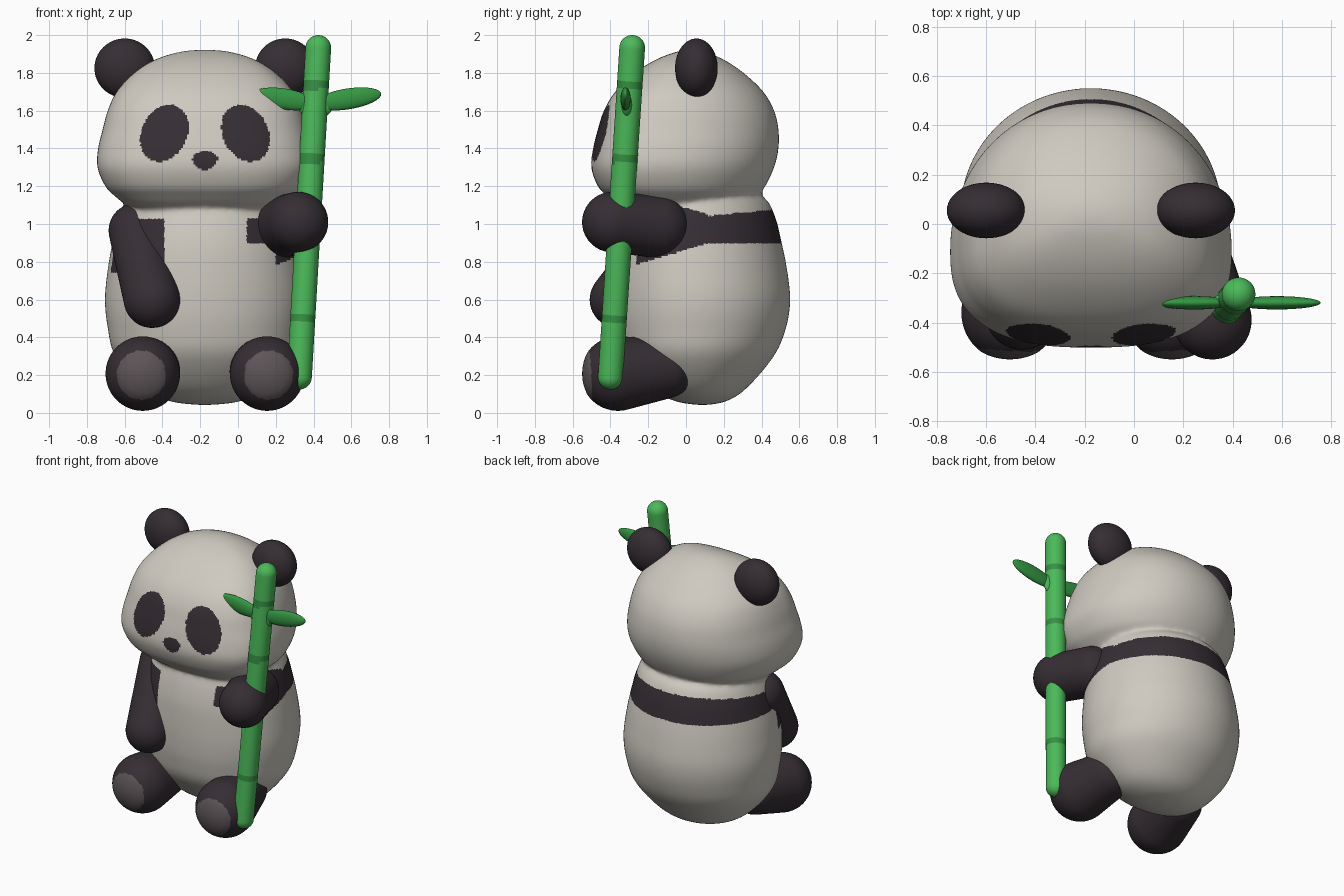
import bpy, bmesh, math
from mathutils import Vector, Matrix

if "Cube" in bpy.data.objects:
    bpy.data.objects.remove(bpy.data.objects["Cube"], do_unlink=True)

MID = -0.175  # the animal's own centre line


def material(name, rgb):
    m = bpy.data.materials.new(name)
    m.use_nodes = True
    m.diffuse_color = (*rgb, 1)
    m.node_tree.nodes["Principled BSDF"].inputs["Base Color"].default_value = (*rgb, 1)
    return m


white = material("cream_fur", (0.62, 0.59, 0.53))
dark = material("dark_fur", (0.036, 0.027, 0.034))
pad = material("foot_pad_grey", (0.11, 0.09, 0.095))
green = material("stalk_green", (0.07, 0.49, 0.1))
node_green = material("joint_green", (0.035, 0.28, 0.055))
leaf_green = material("leaf_green", (0.035, 0.31, 0.055))


def paint(me, rule):
    for p in me.polygons:
        p.use_smooth = True
        if rule:
            p.material_index = rule(p.center)


def finish(name, bm, mats, rule=None):
    """Turn a bmesh into a smooth object; rule maps a face centre to a material slot."""
    me = bpy.data.meshes.new(name)
    bm.to_mesh(me)
    bm.free()
    ob = bpy.data.objects.new(name, me)
    bpy.context.collection.objects.link(ob)
    for m in mats:
        me.materials.append(m)
    paint(me, rule)
    return ob


def ellipsoid(bm, centre, radii, turn=Matrix()):
    mat = Matrix.Translation(centre) @ turn @ Matrix.Diagonal((*radii, 1))
    bmesh.ops.create_uvsphere(bm, u_segments=48, v_segments=32, radius=1, matrix=mat)


def skin(bm, loops):
    """Join successive vertex loops with quads."""
    for l0, l1 in zip(loops, loops[1:]):
        for k in range(len(l0)):
            n = (k + 1) % len(l0)
            bm.faces.new((l0[k], l0[n], l1[n], l1[k]))


def loft(bm, rows, split, front, back, sides=72, steps=6):
    """Soft form through rows of (height, half width, front y, back y).
    split places the widest point; front and back set how square each half is."""
    rows = [Vector(r) for r in rows]
    padded = [rows[0]] + rows + [rows[-1]]
    dense = []
    for a, b, c, d in zip(padded, padded[1:], padded[2:], padded[3:]):
        for i in range(steps):
            t = i / steps
            dense.append(b + (c - a) * (t / 2) + (2 * a - 5 * b + 4 * c - d) * (t * t / 2)
                         + (3 * b - a - 3 * c + d) * (t ** 3 / 2))
    dense.append(rows[-1])
    loops = []
    for z, w, yf, yb in dense:
        ym = yf + split * (yb - yf)
        loop = []
        for k in range(sides):
            t = 2 * math.pi * k / sides
            c, s = math.cos(t), math.sin(t)
            e = 2 / (back if s > 0 else front)
            x = math.copysign(abs(c) ** e, c) * max(w, 0)
            y = abs(s) ** e * ((yb if s > 0 else yf) - ym)
            loop.append(bm.verts.new((MID + x, ym + y, z)))
        loops.append(loop)
    skin(bm, loops)
    bmesh.ops.remove_doubles(bm, verts=bm.verts[:], dist=0.0001)


def capsule(bm, a, ra, b, rb, rings=20, sides=48, cap=12):
    """Round-ended tapered rod from a to b."""
    a, b = Vector(a), Vector(b)
    length = (b - a).length
    tilt = math.asin((ra - rb) / length)  # keeps the sides tangent to both ends
    low, high = [], []
    for i in range(cap + 1):
        t = -math.pi / 2 + (math.pi / 2 + tilt) * i / cap
        low.append((ra * math.cos(t), ra * math.sin(t)))
        t = tilt + (math.pi / 2 - tilt) * i / cap
        high.append((rb * math.cos(t), length + rb * math.sin(t)))
    p, q = Vector(low[-1]), Vector(high[0])
    side = [tuple(p.lerp(q, i / rings)) for i in range(1, rings)]
    mat = Matrix.Translation(a) @ (b - a).to_track_quat('Z', 'Y').to_matrix().to_4x4()
    skin(bm, [[bm.verts.new(mat @ Vector((r * math.cos(2 * math.pi * k / sides),
                                          r * math.sin(2 * math.pi * k / sides), z)))
               for k in range(sides)] for r, z in low + side + high])
    bmesh.ops.remove_doubles(bm, verts=bm.verts[:], dist=0.0001)


# Head and torso, fused into one soft form
def fur_rule(c):
    dx = abs(c.x - MID)
    if c.z < 1.12:  # band across the back, reaching round to the arms
        if c.x < -0.39 and c.y < -0.08:
            return int(0.74 < c.z < 1.025)
        if c.x > 0.2 and c.y < 0.12:
            flare = (0.12 - c.y) * 0.3
            return int(0.9 - flare < c.z < 1.05 + flare)
        top = 1.03 + 0.1 * max(0, c.y)
        return int(0.9 < c.z < top and (c.y > -0.08 or c.x > 0.045))
    if c.y > -0.2:
        return 0
    # slanted eye patches
    ex, ez, ang = dx - 0.215, c.z - 1.48, math.radians(27)
    u = ex * math.cos(ang) + ez * math.sin(ang)
    v = -ex * math.sin(ang) + ez * math.cos(ang)
    if (u / 0.12) ** 2 + (v / 0.158) ** 2 < 1:
        return 1
    # nose, narrower toward the bottom
    nz = c.z - 1.335
    return int((dx / (0.066 + 0.3 * nz)) ** 2 + (nz / 0.05) ** 2 < 1)


TORSO = [(0.04, 0, 0.09, 0.09), (0.06, 0.18, -0.05, 0.21), (0.13, 0.33, -0.19, 0.32),
         (0.3, 0.475, -0.335, 0.465), (0.45, 0.515, -0.38, 0.53), (0.6, 0.53, -0.395, 0.552),
         (0.76, 0.515, -0.395, 0.535), (0.9, 0.49, -0.385, 0.507), (1.05, 0.45, -0.35, 0.468),
         (1.15, 0.39, -0.3, 0.4), (1.22, 0.2, -0.15, 0.2), (1.24, 0, 0, 0)]
HEAD = [(1.04, 0, -0.02, -0.02), (1.06, 0.28, -0.27, 0.22), (1.1, 0.41, -0.36, 0.32),
        (1.15, 0.48, -0.42, 0.38), (1.2, 0.528, -0.467, 0.42), (1.3, 0.57, -0.502, 0.467),
        (1.4, 0.566, -0.492, 0.49), (1.5, 0.542, -0.467, 0.49), (1.6, 0.515, -0.435, 0.467),
        (1.7, 0.468, -0.375, 0.41), (1.8, 0.375, -0.27, 0.305), (1.87, 0.265, -0.16, 0.2),
        (1.912, 0.13, -0.05, 0.1), (1.924, 0, 0.03, 0.03)]
bm = bmesh.new()
loft(bm, TORSO, split=0.47, front=2.1, back=2)
loft(bm, HEAD, split=0.4, front=2.6, back=2.1)
bmesh.ops.recalc_face_normals(bm, faces=bm.faces[:])
body = finish("head_and_torso", bm, [white, dark])
fuse = body.modifiers.new("fuse", 'REMESH')
fuse.mode = 'VOXEL'
fuse.voxel_size = 0.011
soften = body.modifiers.new("soften", 'SMOOTH')
soften.factor = 0.5
soften.iterations = 25
fused = bpy.data.meshes.new_from_object(
    body.evaluated_get(bpy.context.evaluated_depsgraph_get()))
body.modifiers.clear()
body.data = fused
fused.materials.clear()
for m in (white, dark):
    fused.materials.append(m)
paint(fused, fur_rule)

for side, s in (("right", -1), ("left", 1)):
    # Ears
    bm = bmesh.new()
    ellipsoid(bm, (MID + s * 0.425, 0.055, 1.825), (0.16, 0.113, 0.157))
    finish(side + "_ear", bm, [dark])

    # Legs with a flattened sole and a round pad
    bm = bmesh.new()
    px = MID + s * 0.337
    capsule(bm, (MID + s * 0.329, -0.36, 0.208), 0.197, (MID + s * 0.29, -0.115, 0.235), 0.16,
            sides=96, cap=40)
    for v in bm.verts:
        if v.co.y < -0.52:
            v.co.y = -0.52 + (v.co.y + 0.52) * 0.8
    finish(side + "_leg", bm, [dark, pad],
           lambda c: int(c.y < -0.4 and math.hypot(c.x - px, c.z - 0.2) < 0.13))

# Arms: one hanging, one reaching forward to grip the stalk
bm = bmesh.new()
capsule(bm, (-0.54, -0.09, 0.965), 0.145, (-0.455, -0.36, 0.6), 0.15)
finish("right_arm", bm, [dark])
bm = bmesh.new()
capsule(bm, (0.23, -0.15, 0.985), 0.165, (0.318, -0.39, 1.01), 0.16)
finish("left_arm", bm, [dark])

# Stalk with darker joints
JOINTS = (0.5, 0.92, 1.345, 1.735)
bm = bmesh.new()
capsule(bm, (0.325, -0.4, 0.19), 0.066, (0.425, -0.285, 1.932), 0.068, rings=90)
finish("bamboo_stalk", bm, [green, node_green],
       lambda c: int(any(abs(c.z - j) < 0.022 for j in JOINTS)))

# Leaves, one each way, with a swelling where they leave the stalk
bm = bmesh.new()
ellipsoid(bm, (0.41, -0.313, 1.635), (0.095, 0.035, 0.08))
finish("leaf_joint", bm, [green])
for side, s, reach in (("right", -1, 0.32), ("left", 1, 0.35)):
    bm = bmesh.new()
    tilt = Matrix.Rotation(-s * math.radians(9), 4, 'Y')
    ellipsoid(bm, (0.405 + s * reach / 2, -0.32, 1.662), (reach / 2 + 0.005, 0.027, 0.055), tilt)
    finish(side + "_leaf", bm, [leaf_green])
